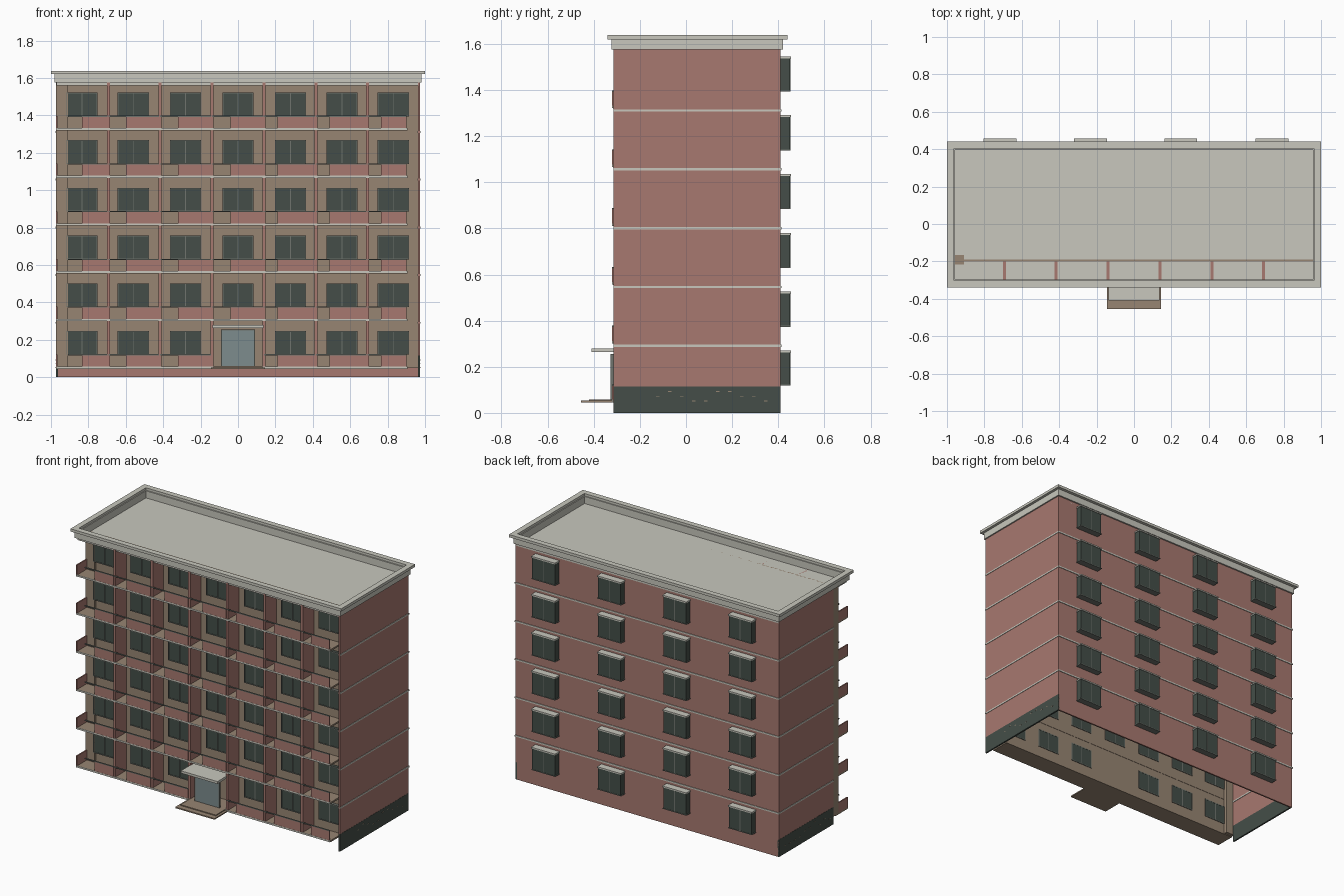
import bpy, bmesh, random
from mathutils import Vector

cube = bpy.data.objects.get("Cube")
if cube:
    bpy.data.objects.remove(cube, do_unlink=True)

FLOORS, STEP = 6, 0.255
TOP = 1.575
LEVELS = [k * STEP for k in range(FLOORS)]


def material(name, rgb):
    m = bpy.data.materials.new(name)
    m.use_nodes = True
    m.diffuse_color = (*rgb, 1)
    m.node_tree.nodes["Principled BSDF"].inputs["Base Color"].default_value = (*rgb, 1)
    return m


brick = material("brick red", (0.39, 0.19, 0.16))
tan = material("tan plaster", (0.31, 0.235, 0.17))
stone = material("pale stone", (0.58, 0.575, 0.51))
glass = material("dark green glass", (0.058, 0.076, 0.065))
blue = material("blue grey door", (0.205, 0.262, 0.27))
frame = material("grey frame", (0.16, 0.175, 0.155))


def part(name, mat, boxes):
    """One object made of boxes given as (x0, x1, y0, y1, z0, z1)."""
    bm = bmesh.new()
    for x0, x1, y0, y1, z0, z1 in boxes:
        lo, hi = Vector((x0, y0, z0)), Vector((x1, y1, z1))
        made = bmesh.ops.create_cube(bm, size=1)
        for v in made["verts"]:
            v.co = (lo + hi) / 2 + v.co * (hi - lo)
    mesh = bpy.data.meshes.new(name)
    bm.to_mesh(mesh)
    bm.free()
    mesh.materials.append(mat)
    obj = bpy.data.objects.new(name, mesh)
    bpy.context.collection.objects.link(obj)
    return obj


def ring(x0, x1, y0, y1, z0, z1, t):
    """Four boxes around a rectangle, t wide."""
    return [(x0, x1, y0, y0 + t, z0, z1), (x0, x1, y1 - t, y1, z0, z1),
            (x0, x0 + t, y0 + t, y1 - t, z0, z1), (x1 - t, x1, y0 + t, y1 - t, z0, z1)]


# Shell, open underneath
W, BACK, FRONT, WALL = 0.973, 0.41, -0.315, -0.2
part("back_wall", brick, [(-W, W, BACK - 0.01, BACK, 0, TOP)])
part("left_wall", brick, [(W - 0.01, W, FRONT, BACK, 0.115, TOP)])
part("right_wall", brick, [(-W, -W + 0.01, -0.165, BACK, 0.115, TOP)])
part("front_wall", tan, [(-W, W - 0.01, WALL, WALL + 0.01, 0.05, TOP)])
part("corner_pier", tan, [(-W, -0.91, -0.217, -0.165, 0.05, TOP)])
part("side_plinths", glass, [(W - 0.01, W + 0.001, FRONT, BACK, 0, 0.115),
                             (-W - 0.001, -W + 0.01, -0.165, BACK, 0, 0.115)])

# Small vents in the plinths
random.seed(4)
vents = []
for side in (-1, 1):
    for i in range(10):
        y, z = -0.13 + i * 0.052, random.choice((0.05, 0.07, 0.09))
        x = side * (W + 0.001)
        vents.append((x - 0.001, x + 0.001, y, y + 0.016, z, z + 0.004))
part("plinth_vents", tan, vents)

# Pale floor bands on the sides and back
bands = []
for z in LEVELS[1:]:
    z0, z1 = z + 0.031, z + 0.041
    bands += [(-W - 0.003, W + 0.003, BACK - 0.013, BACK + 0.004, z0, z1),
              (W - 0.013, W + 0.003, FRONT, BACK, z0, z1),
              (-W - 0.003, -W + 0.013, -0.165, BACK, z0, z1)]
part("floor_bands", stone, bands)

# Fins between the front bays
FINS = [-0.692, -0.417, -0.14, 0.14, 0.417, 0.692]
part("bay_fins", brick, [(x - 0.008, x + 0.008, FRONT, WALL, 0.05, TOP) for x in FINS])

# Balcony slabs, parapets and rails
EDGES = [-W] + FINS + [0.905]
STARTS = [-0.835, -0.6, -0.32, -0.04, 0.21, 0.49, 0.765]
slabs, noses, panels, rails = [], [], [], []
for k, z in enumerate(LEVELS):
    slabs.append((-W, 0.905, -0.316, WALL + 0.012, z + 0.045, z + 0.056))
    noses.append((-W, 0.905, -0.321, -0.316, z + 0.046, z + 0.057))
    panels.append((-W, -W + 0.008, -0.32, -0.217, z + 0.056, z + 0.122))
    for bay, start in enumerate(STARTS):
        if k == 0 and bay == 3:
            continue
        x1 = EDGES[bay + 1] - 0.005
        panels.append((start, x1, -0.32, -0.312, z + 0.056, z + 0.117))
        x0 = max(EDGES[bay], -0.91)
        rails.append((x0, x1, -0.32, -0.312, z + 0.117, z + 0.123))
part("balcony_slabs", tan, slabs)
part("slab_edges", stone, noses)
part("balcony_parapets", brick, panels)
part("balcony_rails", frame, rails)

# Front windows: frame, mullion and panes
CENTRES = [-0.835, -0.56, -0.28, 0, 0.28, 0.555, 0.83]
panes, frames = [], []
for k, z in enumerate(LEVELS):
    for bay, x in enumerate(CENTRES):
        if k == 0 and bay == 3:
            continue
        z0, z1, h = z + 0.12, z + 0.247, 0.083
        y0, y1 = WALL - 0.02, WALL + 0.014
        panes.append((x - h, x + h, WALL - 0.017, WALL + 0.013, z0, z1))
        frames += [(x - h, x + h, y0, y1, z0, z0 + 0.005), (x - h, x + h, y0, y1, z1 - 0.005, z1)]
        frames += [(x + c - 0.0025, x + c + 0.0025, y0, y1, z0, z1) for c in (-h + 0.0025, 0, h - 0.0025)]
part("front_window_panes", glass, panes)
part("front_window_frames", frame, frames)

# Entrance
part("door", blue, [(-0.085, 0.085, -0.325, -0.315, 0.056, 0.25)])
part("door_frame", frame, [(s * 0.088 - 0.003, s * 0.088 + 0.003, -0.327, -0.312, 0.056, 0.255)
                           for s in (-1, 1)] + [(-0.085, 0.085, -0.327, -0.312, 0.25, 0.255)])
part("entrance_canopy", stone, [(-0.135, 0.135, -0.41, -0.2, 0.264, 0.28)])
part("entrance_step", tan, [(-0.145, 0.145, -0.455, -0.31, 0.045, 0.053),
                            (-0.13, 0.13, -0.42, -0.31, 0.053, 0.059)])

# Back bay windows with pale caps
boxes, caps, trims = [], [], []
for z in LEVELS:
    for x in (-0.717, -0.233, 0.25, 0.737):
        x0, x1, z0, z1 = x - 0.088, x + 0.088, z + 0.12, z + 0.262
        boxes.append((x0 + 0.004, x1 - 0.004, BACK - 0.015, 0.452, z0, z1))
        caps.append((x0, x1, BACK, 0.456, z1, z1 + 0.009))
        trims += [(x0, x1, BACK, 0.454, z0 - 0.002, z0 + 0.003),
                  (x - 0.002, x + 0.002, BACK, 0.454, z0, z1)]
part("back_window_boxes", glass, boxes)
part("back_window_caps", stone, caps)
part("back_window_trims", frame, trims)

# Roof deck, fascia and projecting parapet cap
part("roof_deck", stone, [(-0.97, 0.97, -0.31, 0.41, 1.56, 1.575)])
part("roof_fascia", stone, ring(-0.982, 0.982, -0.322, 0.42, 1.575, 1.622, 0.025))
part("roof_cap", stone, ring(-1, 1, -0.34, 0.44, 1.62, 1.638, 0.037))
